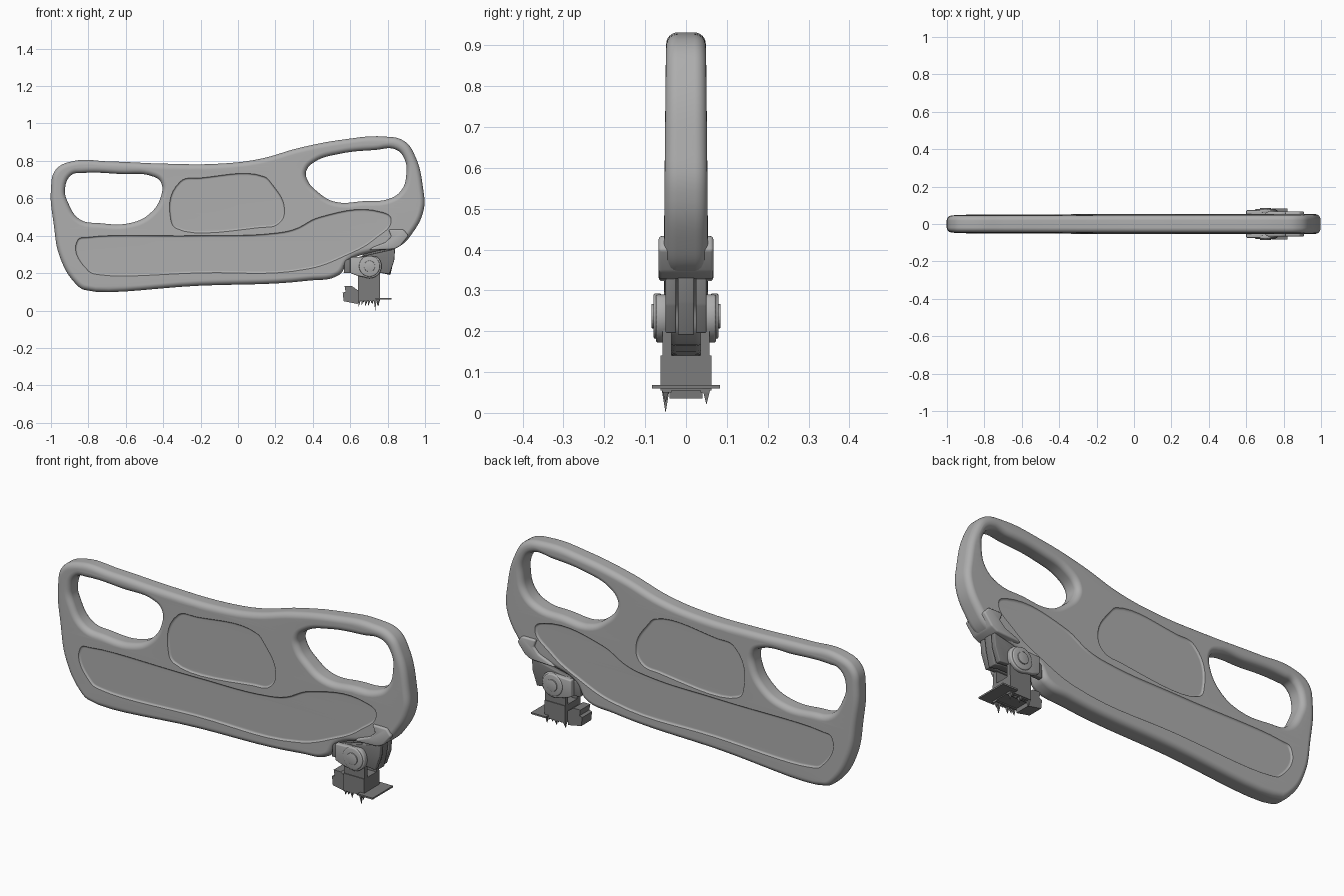
import bpy, bmesh, math, random
from mathutils import Matrix, Vector

if "Cube" in bpy.data.objects:
    bpy.data.objects.remove(bpy.data.objects["Cube"])

random.seed(4)
UPRIGHT = Matrix.Rotation(math.pi / 2, 4, 'X')


def material(name, v):
    m = bpy.data.materials.new(name)
    m.diffuse_color = (v, v, v, 1)
    m.use_nodes = True
    m.node_tree.nodes["Principled BSDF"].inputs["Base Color"].default_value = m.diffuse_color
    return m


LIGHT = material("light grey plastic", 0.42)
DARK = material("dark grey metal", 0.2)


def add_object(name, me, mat):
    ob = bpy.data.objects.new(name, me)
    bpy.context.collection.objects.link(ob)
    me.materials.clear()
    me.materials.append(mat)
    return ob


def smooth(me, angle=35):
    me.shade_smooth()
    me.set_sharp_from_angle(angle=math.radians(angle))


def rounded_slab(name, loops, half, bevel, y=0.0):
    """Upright slab with rounded rim, from an outline and optional hole loops in x, z."""
    cu = bpy.data.curves.new(name, 'CURVE')
    cu.dimensions, cu.fill_mode = '2D', 'BOTH'
    cu.resolution_u, cu.bevel_resolution = 7, 5
    cu.extrude, cu.bevel_depth, cu.offset = half - bevel, bevel, -bevel
    for pts in loops:
        sp = cu.splines.new('BEZIER')
        sp.bezier_points.add(len(pts) - 1)
        sp.use_cyclic_u = True
        for bp, (x, z) in zip(sp.bezier_points, pts):
            bp.co = (x, z, 0)
            bp.handle_left_type = bp.handle_right_type = 'AUTO'
    tmp = bpy.data.objects.new(name + "_curve", cu)
    bpy.context.collection.objects.link(tmp)
    bpy.context.view_layer.update()
    me = bpy.data.meshes.new_from_object(tmp.evaluated_get(bpy.context.evaluated_depsgraph_get()))
    bpy.data.objects.remove(tmp)
    me.transform(Matrix.Translation((0, y, 0)) @ UPRIGHT)
    bm = bmesh.new()
    bm.from_mesh(me)
    bmesh.ops.remove_doubles(bm, verts=bm.verts, dist=1e-4)
    bmesh.ops.recalc_face_normals(bm, faces=bm.faces)
    bm.to_mesh(me)
    bm.free()
    return add_object(name, me, LIGHT)


def prism(name, pts, y0, y1, mat, bevel=0.0):
    """Extrude an x, z profile from y0 to y1."""
    bm = bmesh.new()
    face = bm.faces.new([bm.verts.new((x, y0, z)) for x, z in pts])
    ext = bmesh.ops.extrude_face_region(bm, geom=[face])['geom']
    bmesh.ops.translate(bm, vec=(0, y1 - y0, 0),
                        verts=[v for v in ext if isinstance(v, bmesh.types.BMVert)])
    bmesh.ops.recalc_face_normals(bm, faces=bm.faces)
    if bevel:
        bmesh.ops.bevel(bm, geom=bm.edges[:], offset=bevel, segments=3,
                        affect='EDGES', profile=0.5, clamp_overlap=True)
    me = bpy.data.meshes.new(name)
    bm.to_mesh(me)
    bm.free()
    smooth(me)
    return add_object(name, me, mat)


def box(name, x0, x1, y0, y1, z0, z1, mat, bevel=0.0):
    return prism(name, [(x0, z0), (x1, z0), (x1, z1), (x0, z1)], y0, y1, mat, bevel)


def disc(cx, cz, r, a0=0, a1=360, n=28):
    return [(cx + r * math.cos(math.radians(a0 + (a1 - a0) * i / n)),
             cz + r * math.sin(math.radians(a0 + (a1 - a0) * i / n)))
            for i in range(n + (a1 - a0 < 360))]


# Rail panel with two grip openings
outline = [(-.82, .11), (-.87, .145), (-.952, .285), (-.985, .46), (-1, .65), (-.975, .752),
           (-.885, .798), (-.69, .797), (-.39, .785), (-.10, .785), (.115, .81), (.33, .87),
           (.57, .915), (.78, .93), (.89, .905), (.945, .83), (.99, .65), (.993, .54),
           (.93, .41), (.865, .345), (.73, .315), (.595, .265), (.54, .19), (.38, .16), (-.2, .133)]
left_grip = [(-.89, .725), (-.925, .65), (-.91, .58), (-.845, .487), (-.74, .467), (-.58, .467),
             (-.475, .515), (-.412, .61), (-.412, .685), (-.45, .715), (-.63, .73), (-.835, .735)]
right_grip = [(.365, .745), (.41, .795), (.54, .837), (.73, .858), (.845, .86), (.89, .81),
              (.90, .73), (.875, .645), (.81, .598), (.675, .585), (.515, .582), (.425, .635),
              (.37, .70)]
panel = rounded_slab("rail_panel", [outline, left_grip, right_grip], 0.048, 0.028)

# Shallow recesses pressed into both faces
upper_recess = [(-.31, .69), (-.2, .71), (.14, .717), (.18, .68), (.25, .54), (.22, .465),
                (.115, .442), (-.33, .437), (-.36, .48)]
lower_recess = [(-.86, .375), (-.80, .393), (-.2, .402), (.2, .415), (.30, .435), (.435, .50),
                (.77, .527), (.82, .49), (.73, .38), (.57, .29), (.38, .222), (-.2, .2),
                (-.74, .19), (-.8, .21)]
cutters = []
for loop in (upper_recess, lower_recess):
    for side in (-1, 1):
        c = rounded_slab("recess_cutter", [loop], 0.03, 0.012, side * 0.071)
        c.hide_render = True
        mod = panel.modifiers.new("recess", 'BOOLEAN')
        mod.object, mod.operation, mod.solver = c, 'DIFFERENCE', 'EXACT'
        cutters.append(c)
bpy.context.view_layer.update()
cut = bpy.data.meshes.new_from_object(panel.evaluated_get(bpy.context.evaluated_depsgraph_get()))
panel.modifiers.clear()
panel.data = cut
cut.materials.clear()
cut.materials.append(LIGHT)
for p in cut.polygons:
    p.material_index = 0
for c in cutters:
    bpy.data.objects.remove(c)
# The panel thickens gently towards the bottom and the hinge end
for v in cut.vertices:
    v.co.y *= 1 + 0.07 * v.co.x + 0.2 * (0.7 - v.co.z)
smooth(cut, 40)
wn = panel.modifiers.new("even_shading", 'WEIGHTED_NORMAL')
wn.keep_sharp = True

# Clasp gripping the panel's lower corner
clasp = [(.805, .433), (.885, .433), (.912, .40), (.868, .345), (.835, .328), (.70, .322),
         (.72, .338), (.79, .365), (.82, .395)]
prism("corner_clasp", clasp, -0.067, 0.067, LIGHT, 0.008)

# Swing arm below the clasp
prism("swing_arm", [(.66, .33), (.84, .335), (.832, .27), (.815, .19), (.77, .20), (.68, .20)],
      -0.02, 0.02, DARK, 0.004)
hanger = [(.57, .27), (.84, .33), (.835, .265), (.81, .195), (.765, .2), (.64, .2), (.565, .2)]
for side, label in ((-1, "front"), (1, "back")):
    prism(label + "_hanger_cheek", hanger, side * 0.024, side * 0.05, DARK, 0.004)
    # Hinge cover with rounded end, ring and pin
    cover = [(.60, .285), (.60, .20), (.64, .185)] + disc(.703, .237, .065, -115, 50, 14) + [(.73, .29)]
    prism(label + "_hinge_cover", cover, side * 0.045, side * 0.074, LIGHT, 0.006)
    prism(label + "_hinge_boss", disc(.703, .237, .056), side * 0.06, side * 0.08, LIGHT, 0.006)
    prism(label + "_hinge_pin", disc(.703, .237, .030, n=20), side * 0.07, side * 0.085, LIGHT, 0.002)
    # Post side walls
    box(label + "_post_wall", .642, .758, side * 0.036, side * 0.058, .05, .21, DARK)

# Post core, foot plate and side tab
box("post_core", .642, .758, -0.062, 0.062, .055, .14, DARK)
box("foot_plate", .735, .82, -0.083, 0.083, .060, .068, DARK)
prism("side_tab", [(.565, .05), (.64, .035), (.645, .105), (.61, .13), (.57, .13), (.575, .10),
                   (.56, .095)], -0.04, 0.04, DARK)

# Ragged teeth along the broken bottom edge
bm = bmesh.new()
for side in (-1, 1):
    for i in range(7):
        x0, w = .642 + i * .0166, .0166
        tip = 0.0 if (i == 5 and side < 0) else random.uniform(.018, .045)
        y = side * 0.06
        ring = [bm.verts.new(c) for c in ((x0, y, .06), (x0 + w, y, .06),
                                          (x0 + w, y - side * .02, .06), (x0, y - side * .02, .06))]
        end = bm.verts.new((x0 + w * random.random(), y - side * .01, tip))
        bm.faces.new(ring)
        for k in range(4):
            bm.faces.new((ring[k], ring[(k + 1) % 4], end))
bmesh.ops.recalc_face_normals(bm, faces=bm.faces)
teeth = bpy.data.meshes.new("ragged_edge")
bm.to_mesh(teeth)
bm.free()
add_object("ragged_edge", teeth, DARK)
